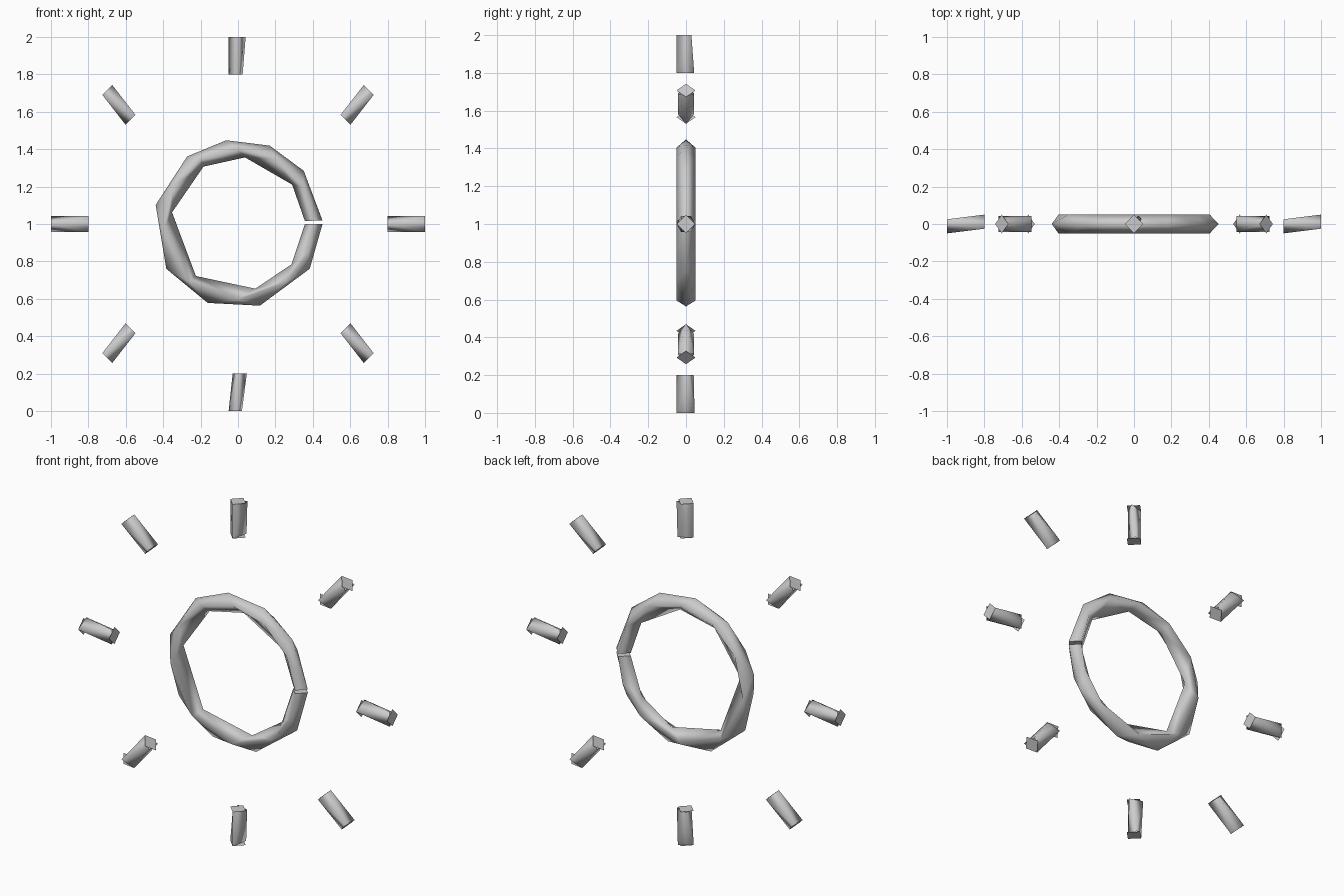
import bpy, bmesh, math
from mathutils import Vector

if "Cube" in bpy.data.objects:
    bpy.data.objects.remove(bpy.data.objects["Cube"])

grey = bpy.data.materials.new("grey")
grey.diffuse_color = (0.6, 0.6, 0.6, 1)
grey.use_nodes = True
grey.node_tree.nodes["Principled BSDF"].inputs["Base Color"].default_value = grey.diffuse_color
TUBE = 0.05
CENTRE = Vector((0, 0, 1))


def zipper(bm, a, b, ka, kb):
    """Fill between two vertex chains with triangles, ordered by their keys."""
    i = j = 0
    while i < len(a) - 1 or j < len(b) - 1:
        if j == len(b) - 1 or (i < len(a) - 1 and ka[i + 1] <= kb[j + 1]):
            bm.faces.new((a[i], a[i + 1], b[j]))
            i += 1
        else:
            bm.faces.new((a[i], b[j + 1], b[j]))
            j += 1


def finish(name, bm, caps):
    """Smooth the tube, then add flat separate end caps facing outwards."""
    bmesh.ops.recalc_face_normals(bm, faces=bm.faces)
    for f in bm.faces:
        f.smooth = True
    for points, outward in caps:
        f = bm.faces.new([bm.verts.new(p) for p in points])
        f.normal_update()
        if f.normal.dot(outward) < 0:
            f.normal_flip()
    mesh = bpy.data.meshes.new(name)
    bm.to_mesh(mesh)
    bm.free()
    mesh.materials.append(grey)
    obj = bpy.data.objects.new(name, mesh)
    bpy.context.collection.objects.link(obj)


def frame(deg):
    """Radial and tangent directions at an angle around the sun."""
    a = math.radians(deg)
    return (Vector((math.cos(a), 0, math.sin(a))),
            Vector((-math.sin(a), 0, math.cos(a))))


def circle_points(origin, u, v, angles):
    return [origin + TUBE * (math.cos(math.radians(a)) * u
                             + math.sin(math.radians(a)) * v) for a in angles]


# Ring: four long edges (outer, front, inner, back) with uneven joints
def sun_ring():
    outer = [2.5, 39, 68, 98, 127, 167, 212, 249, 285, 328, 360]
    inner = [2.5, 36, 84, 121, 170, 231, 285, 323, 360]
    side = [2.5, 30, 60, 90, 120, 150, 185, 230, 270, 310, 338, 360]
    bm = bmesh.new()
    chains = []
    for keys, r, y in ((outer, 0.452, 0), (side, 0.405, -TUBE),
                       (inner, 0.358, 0), (side, 0.405, TUBE)):
        verts = [bm.verts.new(CENTRE + frame(k)[0] * r + Vector((0, y, 0)))
                 for k in keys]
        chains.append((verts, keys))
    for n in range(4):
        (a, ka), (b, kb) = chains[n], chains[(n + 1) % 4]
        zipper(bm, a, b, ka, kb)
    caps = [([c[0][0].co.copy() for c in chains], -frame(2.5)[1]),
            ([c[0][-1].co.copy() for c in chains], frame(360)[1])]
    finish("sun_ring", bm, caps)


# Ray: twisted three-sided tube with a square plate on each end
def sun_ray(name, deg, inner_angles, outer_angles):
    radial, tangent = frame(deg)
    back = Vector((0, 1, 0))
    ends = [CENTRE + radial * 0.8, CENTRE + radial]
    bm = bmesh.new()
    rings, keys = [], []
    for origin, angles in zip(ends, (inner_angles, outer_angles)):
        angles = sorted(a % 360 for a in angles)
        pts = circle_points(origin, tangent, back, angles)
        rings.append([bm.verts.new(p) for p in pts])
        keys.append(angles + [angles[0] + 360])
    a, b = rings
    zipper(bm, a + a[:1], b + b[:1], keys[0], keys[1])
    square = (0, 90, 180, 270)
    caps = [(circle_points(ends[0], tangent, back, square), -radial),
            (circle_points(ends[1], tangent, back, square), radial)]
    finish(name, bm, caps)


def tri(start):
    return [start, start + 120, start + 240]


sun_ring()
# Angles are measured from the tangent towards the back
sun_ray("right_ray", 0, tri(270), tri(90))
sun_ray("upper_right_ray", 45, tri(180), tri(0))
sun_ray("top_ray", 90, (0, 120, 270), (0, 145, 270))
sun_ray("upper_left_ray", 135, tri(0), tri(180))
sun_ray("left_ray", 180, tri(90), tri(270))
sun_ray("lower_left_ray", 225, tri(180), tri(0))
sun_ray("bottom_ray", 270, (20, 125, 270), (65, 180, 270))
sun_ray("lower_right_ray", 315, tri(0), tri(180))
